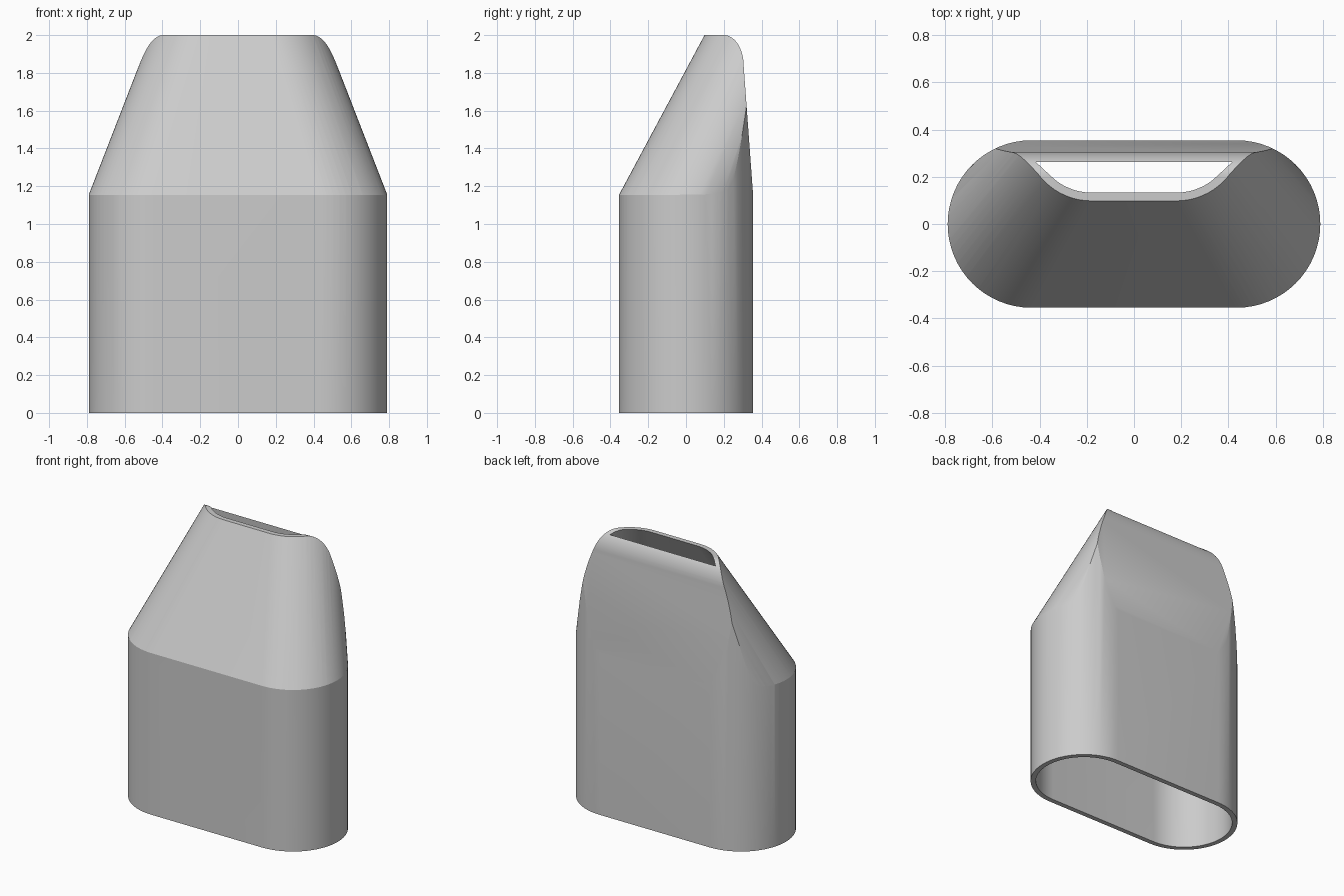
import bpy, bmesh, math

cube = bpy.data.objects.get("Cube")
if cube:
    bpy.data.objects.remove(cube, do_unlink=True)

SHOULDER, TOP, WALL = 1.15, 2.0, 0.035
BASE = (0.435, 0.355, 0.0)       # half straight length, radius, centre y
MOUTH = (0.18, 0.28, 0.38)       # the same, at the top


def stadium(half, radius, cy, z, steps=32):
    pts = []
    for side, start in ((1, -90), (-1, 90)):
        for i in range(steps + 1):
            a = math.radians(start + 180 * i / steps)
            pts.append((side * half + radius * math.cos(a), cy + radius * math.sin(a), z))
    return pts


def skin(name, rings):
    """Closed solid through rings with equal point counts."""
    bm = bmesh.new()
    loops = [[bm.verts.new(p) for p in ring] for ring in rings]
    n = len(loops[0])
    for a, b in zip(loops, loops[1:]):
        for i in range(n):
            j = (i + 1) % n
            bm.faces.new((a[i], a[j], b[j], b[i]))
    bm.faces.new(loops[0])
    bm.faces.new(loops[-1])
    bmesh.ops.recalc_face_normals(bm, faces=bm.faces)
    mesh = bpy.data.meshes.new(name)
    bm.to_mesh(mesh)
    bm.free()
    obj = bpy.data.objects.new(name, mesh)
    bpy.context.collection.objects.link(obj)
    return obj


def combine(obj, tool, operation):
    mod = obj.modifiers.new("cut", "BOOLEAN")
    mod.operation, mod.solver, mod.object = operation, "EXACT", tool
    bpy.ops.object.select_all(action="DESELECT")
    bpy.context.view_layer.objects.active = obj
    obj.select_set(True)
    bpy.ops.object.modifier_apply(modifier=mod.name)
    bpy.data.objects.remove(tool, do_unlink=True)


def leaning_shape(name, inset, bottom, rounded):
    half, radius, cy = BASE
    body = skin(name, [stadium(half, radius - inset, cy, z) for z in (bottom, 2.3)])

    # Tapered hood that leans to the back above the shoulder
    def hood_ring(z):
        t = (z - SHOULDER) / (TOP - SHOULDER)
        h, r, c = (a + (b - a) * t for a, b in zip(BASE, MOUTH))
        return stadium(h, r - inset + 0.002, c, z)
    wide = [stadium(half, radius + 0.15, cy, z) for z in (-0.4, SHOULDER)]
    combine(body, skin("hood_cutter", wide + [hood_ring(SHOULDER), hood_ring(2.2)]), "INTERSECT")

    # Back panel, tilted slightly forward, with a rounded upper edge
    profile = [(-0.8, -0.3), (0.8, -0.3), (0.8, 1.12), (0.357 - inset, 1.13)]
    if rounded:
        for i in range(17):
            a = math.radians(90 * i / 16)
            profile.append((0.2 + 0.105 * math.cos(a), 1.84 + 0.16 * math.sin(a)))
        profile.append((-0.8, TOP))
    else:
        profile += [(0.295 - inset, TOP), (0.288 - inset, 2.1), (-0.8, 2.1)]
    rings = [[(x, y, z) for y, z in profile] for x in (-1.2, 1.2)]
    combine(body, skin("back_cutter", rings), "INTERSECT")
    return body


# Hollow shell, open at the bottom and the top
shell = leaning_shape("hollow_shell", 0.0, 0.0, True)
combine(shell, leaning_shape("cavity", WALL, -0.2, False), "DIFFERENCE")

grey = bpy.data.materials.new("plain_grey")
grey.use_nodes = True
grey.diffuse_color = (0.6, 0.6, 0.6, 1)
grey.node_tree.nodes["Principled BSDF"].inputs["Base Color"].default_value = (0.6, 0.6, 0.6, 1)
shell.data.materials.clear()
shell.data.materials.append(grey)

bpy.ops.object.select_all(action="DESELECT")
bpy.context.view_layer.objects.active = shell
shell.select_set(True)
bpy.ops.object.shade_smooth_by_angle(angle=math.radians(15))
